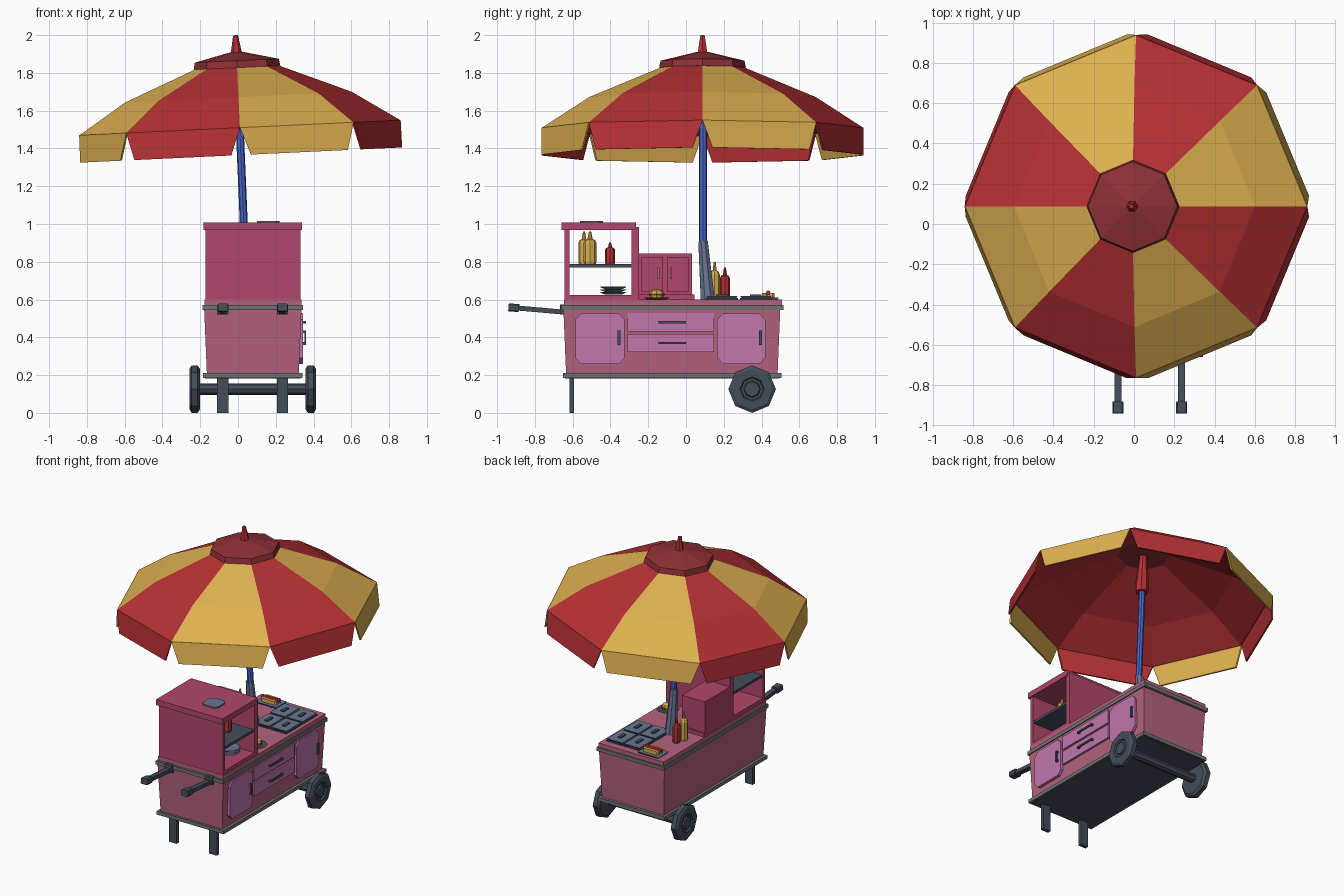
import bpy, bmesh, math
from mathutils import Matrix, Vector

if "Cube" in bpy.data.objects:
    bpy.data.objects.remove(bpy.data.objects["Cube"])


def material(name, rgb):
    m = bpy.data.materials.new(name)
    lin = [(c / 255 / 12.92) if c < 11 else ((c / 255 + 0.055) / 1.055) ** 2.4 for c in rgb]
    m.diffuse_color = (*lin, 1)
    m.use_nodes = True
    m.node_tree.nodes["Principled BSDF"].inputs["Base Color"].default_value = m.diffuse_color
    return m


RED = material("red", (182, 48, 52))
YELLOW = material("mustard yellow", (222, 176, 80))
MAROON = material("maroon", (142, 48, 54))
BLUE = material("pole blue", (74, 102, 205))
STEEL = material("blue steel", (104, 117, 145))
SLATE = material("dark slate", (68, 77, 88))
PINK = material("dusty pink", (180, 98, 126))
ROSE = material("deep rose", (178, 70, 108))
ORCHID = material("orchid", (194, 118, 172))
GREY = material("trim grey", (112, 113, 114))


def finish(name, bm, mats, M=None):
    if M is not None:
        bm.transform(M)
    bmesh.ops.recalc_face_normals(bm, faces=bm.faces[:])
    me = bpy.data.meshes.new(name)
    bm.to_mesh(me)
    bm.free()
    for m in mats if isinstance(mats, list) else [mats]:
        me.materials.append(m)
    ob = bpy.data.objects.new(name, me)
    bpy.context.collection.objects.link(ob)
    return ob


def box(name, x, y, z, mat, flare=0.0, chamfer=0.0, axis=0, M=None):
    """Box from (min, max) ranges; flare widens the top, chamfer cuts edges along an axis."""
    bm = bmesh.new()
    bmesh.ops.create_cube(bm, size=1)
    for v in bm.verts:
        up = flare if v.co.z > 0 else 0
        sx, sy = math.copysign(up, v.co.x), math.copysign(up, v.co.y)
        v.co = [(r[0] + r[1]) / 2 + c * (r[1] - r[0]) for r, c in zip((x, y, z), v.co)]
        v.co.x += sx
        v.co.y += sy
    if chamfer:
        es = [e for e in bm.edges if abs((e.verts[0].co - e.verts[1].co).normalized()[axis]) > 0.99]
        bmesh.ops.bevel(bm, geom=es, offset=chamfer, segments=1, affect='EDGES')
    return finish(name, bm, mat, M)


def lathe(name, profile, mat, n=8, M=None, phase=0.0):
    """Closed solid of revolution about z from (radius, height) points."""
    bm = bmesh.new()
    rings = [[bm.verts.new((r * math.cos(phase + 2 * math.pi * k / n),
                            r * math.sin(phase + 2 * math.pi * k / n), z)) for k in range(n)]
             for r, z in profile]
    for a, b in zip(rings, rings[1:]):
        for k in range(n):
            bm.faces.new((a[k], a[(k + 1) % n], b[(k + 1) % n], b[k]))
    bm.faces.new(rings[0])
    bm.faces.new(rings[-1])
    return finish(name, bm, mat, M)


def at(x, y, z):
    return Matrix.Translation((x, y, z))


def tube(name, a, b, r0, r1, mat, n=8):
    d = Vector(b) - Vector(a)
    M = at(*a) @ d.to_track_quat('Z', 'Y').to_matrix().to_4x4()
    return lathe(name, [(r0, 0), (r1, d.length)], mat, n, M)


CX = 0.078  # centre line of the cart

# Cart body, trims and counter
box("base_trim", (-0.185, 0.342), (-0.65, 0.505), (0.185, 0.21), GREY)
box("cart_body", (-0.165, 0.322), (-0.635, 0.485), (0.21, 0.548), PINK, flare=0.014)
box("counter_trim", (-0.187, 0.343), (-0.66, 0.517), (0.545, 0.571), GREY)
box("counter_top", (-0.178, 0.335), (-0.645, 0.507), (0.571, 0.6), PINK)
box("underside_panel", (-0.175, 0.33), (-0.64, 0.495), (0.181, 0.186), SLATE)

# Doors and drawers on the serving side
for name, y0, y1, hy in (("front_door", -0.585, -0.325, -0.355), ("rear_door", 0.165, 0.42, 0.395)):
    box(name, (0.315, 0.345), (y0, y1), (0.26, 0.525), ORCHID, chamfer=0.03)
    box(name + "_handle", (0.352, 0.36), (hy - 0.008, hy + 0.008), (0.36, 0.435), SLATE)
    for z in (0.36, 0.423):
        box(name + "_handle_post", (0.34, 0.356), (hy - 0.008, hy + 0.008), (z, z + 0.012), SLATE)
for name, z0 in (("upper_drawer", 0.432), ("lower_drawer", 0.322)):
    box(name, (0.315, 0.342), (-0.31, 0.147), (z0, z0 + 0.096), ORCHID)
    zc = z0 + 0.048
    box(name + "_handle", (0.352, 0.36), (-0.145, 0.0), (zc - 0.006, zc + 0.006), SLATE)
    for y in (-0.145, -0.014):
        box(name + "_handle_post", (0.34, 0.356), (y, y + 0.014), (zc - 0.006, zc + 0.006), SLATE)

# Wheels and axle
turn = Matrix.Rotation(math.pi / 2, 4, 'Y')
for side in (-1, 1):
    flip = Matrix.Scale(side, 4, (1, 0, 0))
    M = at(CX, 0.35, 0.126) @ flip @ at(0.28, 0, 0) @ turn
    lathe("wheel", [(0.108, 0), (0.126, 0.012), (0.126, 0.043), (0.108, 0.054), (0.065, 0.054),
                    (0.058, 0.044), (0.045, 0.044), (0.04, 0.054)], SLATE, 8, M)
tube("axle", (-0.22, 0.35, 0.126), (0.38, 0.35, 0.126), 0.03, 0.03, SLATE)

# Legs and push handles
for x in (-0.08, 0.236):
    box("leg", (x - 0.03, x + 0.03), (-0.618, -0.592), (0, 0.19), SLATE)
    M = at(x, -0.64, 0.533) @ Matrix.Rotation(math.radians(-5), 4, 'X')
    box("handle_bar", (-0.018, 0.018), (-0.26, 0.0), (-0.013, 0.013), SLATE, M=M)
    box("handle_grip", (-0.027, 0.027), (-0.301, -0.245), (-0.021, 0.021), SLATE, chamfer=0.006, axis=1, M=M)
    box("handle_bracket", (x - 0.03, x + 0.03), (-0.668, -0.64), (0.522, 0.575), SLATE)

# Display cabinet, open on both sides
box("cabinet_front_wall", (-0.173, 0.332), (-0.643, -0.618), (0.6, 0.97), ROSE)
box("cabinet_back_wall", (-0.173, 0.332), (-0.288, -0.25), (0.6, 0.985), ROSE)
box("cabinet_floor", (-0.173, 0.332), (-0.643, -0.25), (0.598, 0.625), ROSE)
box("cabinet_roof", (-0.183, 0.34), (-0.66, -0.265), (0.968, 1.008), ROSE)
box("cabinet_shelf", (-0.165, 0.325), (-0.62, -0.286), (0.77, 0.788), SLATE)
box("roof_vent", (0.1, 0.22), (-0.56, -0.44), (1.005, 1.017), STEEL, chamfer=0.02, axis=2)

# Small cupboard behind the cabinet
box("cupboard", (-0.172, 0.01), (-0.25, 0.032), (0.6, 0.845), ROSE)
box("cupboard_ledge", (-0.172, 0.03), (-0.25, 0.045), (0.6, 0.626), ROSE)
for y0, hy in ((-0.235, -0.147), (-0.1, -0.08)):
    box("cupboard_door", (0.0, 0.02), (y0, y0 + 0.112), (0.64, 0.825), ROSE)
    box("cupboard_handle", (0.015, 0.03), (hy - 0.006, hy + 0.006), (0.71, 0.77), PINK)


# Sauce bottles
def bottle(name, x, y, z, h, r, mat):
    lathe(name, [(r * 0.9, 0), (r, h * 0.08), (r, h * 0.66), (r * 0.75, h * 0.74), (r * 0.4, h * 0.77),
                 (r * 0.18, h)], mat, 8, at(x, y, z))


bottle("mustard_bottle", -0.09, 0.152, 0.6, 0.2, 0.027, YELLOW)
bottle("ketchup_bottle", -0.07, 0.206, 0.6, 0.17, 0.027, RED)
bottle("shelf_mustard_bottle_a", 0.08, -0.54, 0.788, 0.172, 0.03, YELLOW)
bottle("shelf_mustard_bottle_b", 0.18, -0.508, 0.788, 0.172, 0.034, YELLOW)
bottle("shelf_ketchup_bottle", 0.2, -0.402, 0.788, 0.115, 0.027, RED)

# Plates, burger and hot dog
for i in range(3):
    lathe("stacked_plate", [(0.045, 0), (0.074, 0.012), (0.07, 0.014), (0.04, 0.006)], STEEL, 10,
          at(0.2, -0.385, 0.626 + i * 0.014))
lathe("burger_plate", [(0.05, 0), (0.075, 0.012), (0.045, 0.008)], SLATE, 10, at(0.25, -0.155, 0.6))
lathe("burger_bottom_bun", [(0.034, 0), (0.038, 0.014)], YELLOW, 8, at(0.25, -0.155, 0.608))
lathe("burger_patty", [(0.042, 0), (0.042, 0.01)], MAROON, 8, at(0.25, -0.155, 0.622))
lathe("burger_top_bun", [(0.04, 0), (0.034, 0.014), (0.016, 0.022)], YELLOW, 8, at(0.25, -0.155, 0.632))
box("hot_dog_plate", (-0.12, 0.03), (0.385, 0.485), (0.6, 0.612), STEEL, flare=0.008)
for y in (0.418, 0.452):
    box("hot_dog_bun", (-0.105, 0.015), (y - 0.016, y + 0.016), (0.612, 0.636), YELLOW, chamfer=0.01, axis=2)
tube("sausage", (-0.115, 0.435, 0.636), (0.025, 0.435, 0.636), 0.012, 0.012, RED)

# Sunken food trays with lids
for x in (0.11, 0.245):
    for y in (0.19, 0.37):
        box("tray_rim", (x - 0.062, x + 0.062), (y - 0.085, y + 0.085), (0.599, 0.607), SLATE)
        box("tray_lid", (x - 0.052, x + 0.052), (y - 0.075, y + 0.075), (0.607, 0.618), STEEL, flare=-0.008)
        box("tray_knob", (x - 0.012, x + 0.012), (y - 0.03, y + 0.03), (0.618, 0.626), SLATE)

# Umbrella pole and socket
tube("pole_socket", (0.04, 0.115, 0.6), (0.03, 0.09, 0.91), 0.04, 0.027, STEEL)
tube("umbrella_pole", (0.037, 0.09, 0.85), (-0.004, 0.09, 1.82), 0.021, 0.021, BLUE)

# Tilted umbrella, built about its rim centre
U = at(0.01, 0.0875, 1.51) @ Matrix.Rotation(math.radians(-2.7), 4, 'Y')
lathe("umbrella_runner", [(0.042, 0.04), (0.046, 0.09), (0.026, 0.31)], RED, 8, U)
lathe("umbrella_cap", [(0.23, 0.318), (0.222, 0.355), (0.035, 0.4)], MAROON, 8, U)
lathe("umbrella_finial", [(0.03, 0.395), (0.027, 0.41), (0.013, 0.49)], RED, 6, U)


def ring_pt(k, r, z):
    a = math.pi / 4 * k
    return Vector((r * math.cos(a), r * math.sin(a), z))


# Canopy: striped top, plain red lining
bm = bmesh.new()
prof = [(0.15, 0.345), (0.2, 0.328), (0.6, 0.162), (0.85, 0.0), (0.835, -0.006), (0.592, 0.147), (0.15, 0.325)]
rings = [[bm.verts.new(ring_pt(k, r, z)) for k in range(8)] for r, z in prof]
for i, (a, b) in enumerate(zip(rings, rings[1:])):
    for k in range(8):
        f = bm.faces.new((a[k], a[(k + 1) % 8], b[(k + 1) % 8], b[k]))
        f.material_index = 1 if i < 4 and k % 2 == 0 else 0
bm.faces.new(rings[0])
bm.faces.new(rings[-1])
finish("umbrella_canopy", bm, [RED, YELLOW], U)

# Valance flaps: trapezoid plates with notched corners
for k in range(8):
    bm = bmesh.new()
    layers = []
    for d in (0.0, -0.012):
        a, b = ring_pt(k, 0.852 + d, 0.0), ring_pt(k + 1, 0.852 + d, 0.0)
        c, e = ring_pt(k, 0.875 + d, -0.145), ring_pt(k + 1, 0.875 + d, -0.145)
        layers.append([bm.verts.new(p) for p in (a, b, e.lerp(c, 0.085), c.lerp(e, 0.085))])
    o, i = layers
    bm.faces.new(o)
    bm.faces.new(i)
    for j in range(4):
        bm.faces.new((o[j], o[(j + 1) % 4], i[(j + 1) % 4], i[j]))
    finish("umbrella_valance", bm, RED if k % 2 else YELLOW, U)
